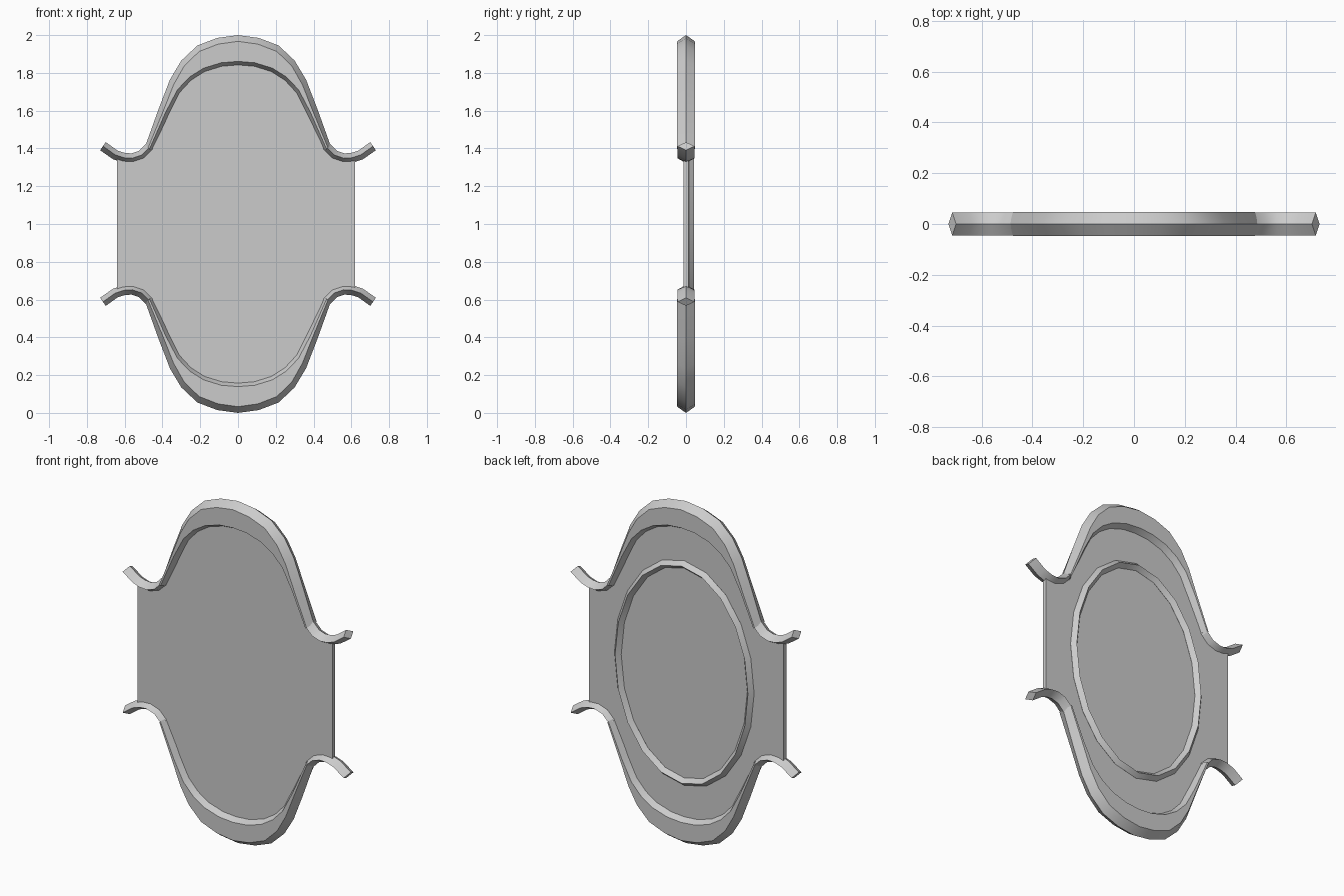
import bpy, bmesh
from math import sin, cos, pi, radians
from mathutils import Vector

if "Cube" in bpy.data.objects:
    bpy.data.objects.remove(bpy.data.objects["Cube"])


def finish(name, bm, smooth=True):
    bmesh.ops.recalc_face_normals(bm, faces=bm.faces[:])
    mesh = bpy.data.meshes.new(name)
    bm.to_mesh(mesh)
    bm.free()
    obj = bpy.data.objects.new(name, mesh)
    bpy.context.collection.objects.link(obj)
    if smooth:
        bpy.ops.object.select_all(action='DESELECT')
        obj.select_set(True)
        bpy.context.view_layer.objects.active = obj
        bpy.ops.object.shade_smooth_by_angle(angle=radians(28))
    return obj


def loft(name, rings, closed=False):
    """Skin a list of equal cross-sections, capped unless closed."""
    bm = bmesh.new()
    vs = [[bm.verts.new(p) for p in r] for r in rings]
    n, k = len(vs), len(vs[0])
    for i in range(n if closed else n - 1):
        a, b = vs[i], vs[(i + 1) % n]
        for j in range(k):
            bm.faces.new((a[j], a[(j + 1) % k], b[(j + 1) % k], b[j]))
    if not closed:
        bm.faces.new(vs[0])
        bm.faces.new(vs[-1])
    return finish(name, bm)


def diamond_tube(name, path, ry, rn, y0=0, closed=False):
    """Diamond section swept along a path of (x, z) points."""
    pts = [Vector(p) for p in path]
    n, rings = len(pts), []
    for i, p in enumerate(pts):
        a = pts[(i - 1) % n] if closed else pts[max(i - 1, 0)]
        b = pts[(i + 1) % n] if closed else pts[min(i + 1, n - 1)]
        t = (b - a).normalized()
        nx, nz = -t.y * rn, t.x * rn
        rings.append([(p.x + nx, y0, p.y + nz), (p.x, y0 + ry, p.y),
                      (p.x - nx, y0, p.y - nz), (p.x, y0 - ry, p.y)])
    return loft(name, rings, closed)


def place(p, sx, sz):
    return (p[0] * sx, 1 + (p[1] - 1) * sz)


OUTER = [(0, 2.0), (.11, 1.985), (.215, 1.945), (.30, 1.865), (.36, 1.765), (.42, 1.61), (.49, 1.415)]
INNER = [(0, 1.835), (.085, 1.828), (.175, 1.80), (.245, 1.755), (.305, 1.69), (.36, 1.58), (.455, 1.385)]
TAIL = [(.465, 1.41), (.51, 1.365), (.56, 1.348), (.605, 1.351), (.65, 1.366), (.715, 1.412)]
HALF = .047

# Crescent rims and curled tails, top and bottom
for level, sz in (("upper", 1), ("lower", -1)):
    pairs = list(zip(OUTER, INNER))
    full = [((-o[0], o[1]), (-i[0], i[1])) for o, i in reversed(pairs[1:])] + pairs
    rings = []
    for o, i in full:
        o, i = Vector(place(o, 1, sz)), Vector(place(i, 1, sz))
        d = o - i
        a = o - d.normalized() * min(.033, d.length * .4)
        b = i + d.normalized() * min(.026, d.length * .4)
        rings.append([(o.x, 0, o.y), (a.x, -HALF, a.y), (b.x, -HALF, b.y),
                      (i.x, 0, i.y), (b.x, HALF, b.y), (a.x, HALF, a.y)])
    loft(level + "_crescent_rim", rings)
    for side, sx in (("right", 1), ("left", -1)):
        diamond_tube(f"{level}_{side}_tail", [place(p, sx, sz) for p in TAIL], .045, .026)

# Flat panel filling the frame
mids = [((o[0] + i[0]) / 2, (o[1] + i[1]) / 2) for o, i in zip(OUTER, INNER)]
edge = mids + [(.51, 1.365), (.56, 1.347)]
right = edge + [(.62, 1.351)]
left = edge + [(.64, 1.357)]
outline = right + [place(p, 1, -1) for p in reversed(right)]
outline += [place(p, -1, -1) for p in left[1:]] + [place(p, -1, 1) for p in reversed(left[1:])]
bm = bmesh.new()
face = bm.faces.new([bm.verts.new((x, -.013, z)) for x, z in outline])
ext = bmesh.ops.extrude_face_region(bm, geom=[face])
bmesh.ops.translate(bm, vec=(0, .026, 0),
                    verts=[g for g in ext["geom"] if isinstance(g, bmesh.types.BMVert)])
finish("panel", bm, smooth=False)

# Raised oval ring on the back
N = 20
oval = [(.43 * cos(2 * pi * k / N), 1 + .635 * sin(2 * pi * k / N)) for k in range(N)]
diamond_tube("back_oval_ring", oval, .026, .022, y0=.016, closed=True)
